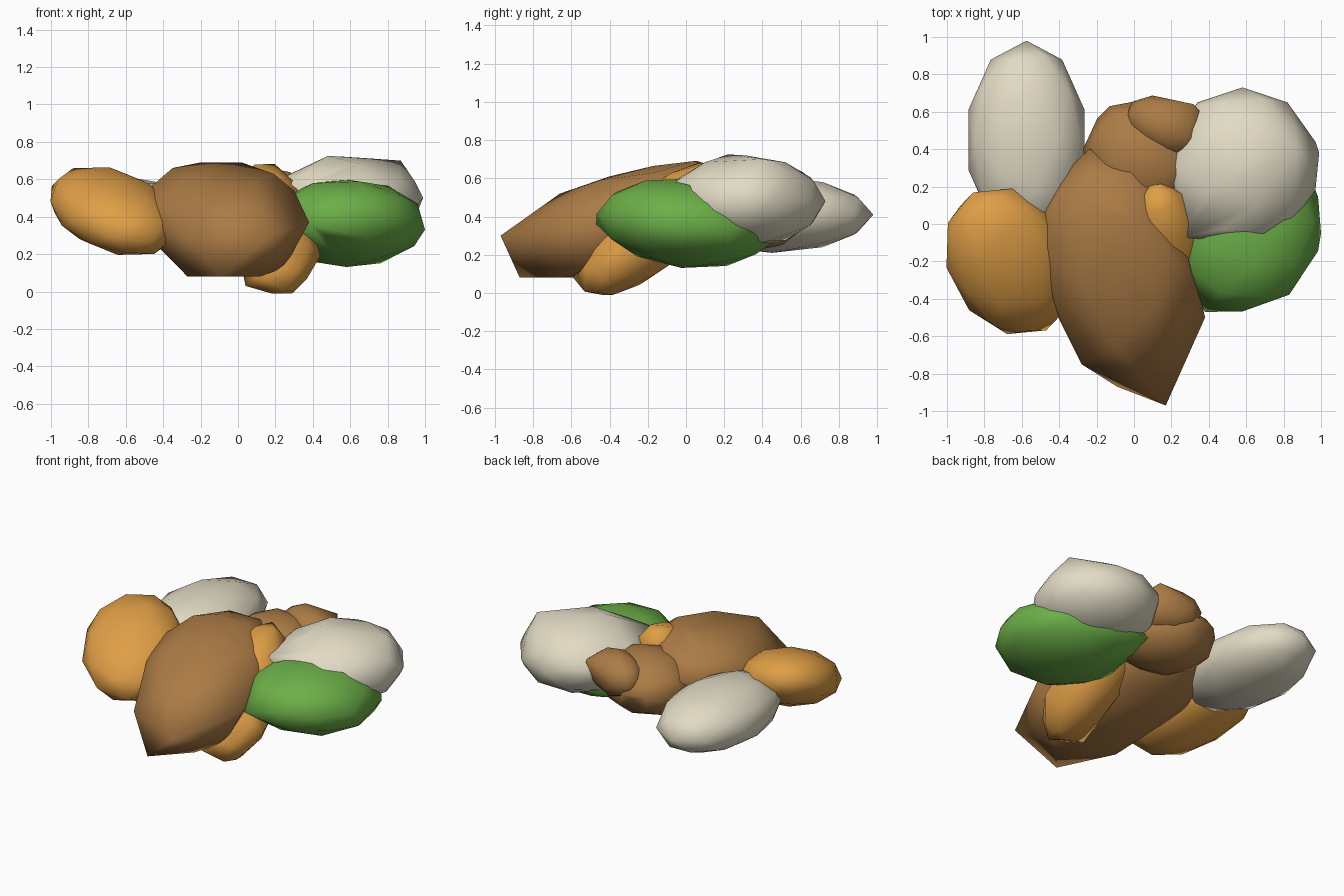
import bpy, bmesh, math
from mathutils import Matrix, Euler

cube = bpy.data.objects.get("Cube")
if cube:
    bpy.data.objects.remove(cube, do_unlink=True)


def make_material(name, rgb):
    mat = bpy.data.materials.new(name)
    mat.use_nodes = True
    mat.diffuse_color = (*rgb, 1)
    bsdf = mat.node_tree.nodes["Principled BSDF"]
    bsdf.inputs["Base Color"].default_value = (*rgb, 1)
    bsdf.inputs["Roughness"].default_value = 0.8
    return mat


brown = make_material("brown", (0.41, 0.2, 0.06))
orange = make_material("orange", (0.74, 0.345, 0.062))
green = make_material("green", (0.15, 0.43, 0.065))
cream = make_material("cream", (0.75, 0.7, 0.55))


def lump(name, mat, centre, radii, turn=(0, 0, 0), corners=()):
    """Low-poly egg, turned in degrees, with optional corners pulled out of its hull."""
    bm = bmesh.new()
    rotation = Euler([math.radians(a) for a in turn]).to_matrix().to_4x4()
    place = Matrix.Translation(centre) @ rotation @ Matrix.Diagonal((*radii, 1))
    bmesh.ops.create_icosphere(bm, subdivisions=2, radius=1, matrix=place)
    if corners:
        # Keep only the points, then wrap them together with the corners
        for edge in bm.edges[:]:
            bm.edges.remove(edge)
        for corner in corners:
            bm.verts.new(corner)
        bmesh.ops.convex_hull(bm, input=bm.verts[:])
        loose = [v for v in bm.verts if not v.link_faces]
        bmesh.ops.delete(bm, geom=loose, context='VERTS')
    bmesh.ops.recalc_face_normals(bm, faces=bm.faces[:])
    for face in bm.faces:
        face.smooth = True
    mesh = bpy.data.meshes.new(name)
    bm.to_mesh(mesh)
    bm.free()
    mesh.materials.append(mat)
    bpy.context.collection.objects.link(bpy.data.objects.new(name, mesh))


# Long central lump, narrowing to a low front tip
lump("main_lump", brown, (-0.13, -0.12, 0.42), (0.41, 0.5, 0.25), (12, 0, 0),
     [(0.17, -0.97, 0.3), (-0.09, -0.87, 0.08), (0.12, -0.65, 0.08),
      (-0.28, -0.75, 0.3), (0.38, -0.5, 0.37), (0.25, -0.5, 0.13),
      (-0.27, -0.5, 0.08), (-0.1, -0.66, 0.52), (-0.38, -0.5, 0.42),
      (-0.24, 0.4, 0.52), (0.1, -0.45, 0.59), (-0.25, -0.4, 0.61),
      (0.3, -0.25, 0.54), (0.19, -0.17, 0.63), (0.02, 0.04, 0.69),
      (-0.2, 0.06, 0.69), (-0.35, 0, 0.66)])

# Smaller lumps behind the central one
lump("rear_lump", brown, (0.05, 0.35, 0.43), (0.33, 0.29, 0.21), (0, 0, -25),
     [(-0.13, 0.63, 0.45), (0.03, 0.66, 0.45)])
lump("rear_knob", brown, (0.17, 0.52, 0.51), (0.23, 0.15, 0.15), (0, 0, -25),
     [(0.38, 0.57, 0.52), (0.08, 0.67, 0.54), (0.32, 0.64, 0.61), (0.23, 0.37, 0.56)])

# Orange lumps: one beside the centre, one leaning through the middle
lump("side_orange_lump", orange, (-0.665, -0.2, 0.43), (0.33, 0.45, 0.19), (22, 0, 28))
lump("leaning_orange_lump", orange, (0.19, -0.16, 0.335), (0.21, 0.5, 0.2), (41, 0, 11),
     [(0.3, -0.45, 0.0), (0.04, -0.45, 0.03), (0.44, -0.35, 0.19), (0.1, -0.59, 0.08)])

# Cream lumps
lump("back_cream_lump", cream, (-0.575, 0.45, 0.41), (0.325, 0.53, 0.2))
lump("top_cream_lump", cream, (0.58, 0.31, 0.48), (0.41, 0.42, 0.24), (0, 0, 0),
     [(0.87, 0.4, 0.7), (0.48, 0.22, 0.725), (0.99, 0.38, 0.5), (0.27, -0.07, 0.57),
      (0.6, -0.1, 0.53), (0.2, 0.3, 0.58), (0.33, 0.63, 0.53)])

# Green lump below the cream one
lump("green_lump", green, (0.58, 0.0, 0.365), (0.425, 0.47, 0.235), (-6, 0, 0),
     [(0.38, -0.47, 0.36), (0.66, -0.4, 0.35), (0.95, 0.23, 0.33), (1, -0.05, 0.33),
      (0.16, 0.43, 0.4), (0.3, 0.46, 0.28), (0.55, 0.46, 0.27), (0.85, 0.36, 0.35)])
